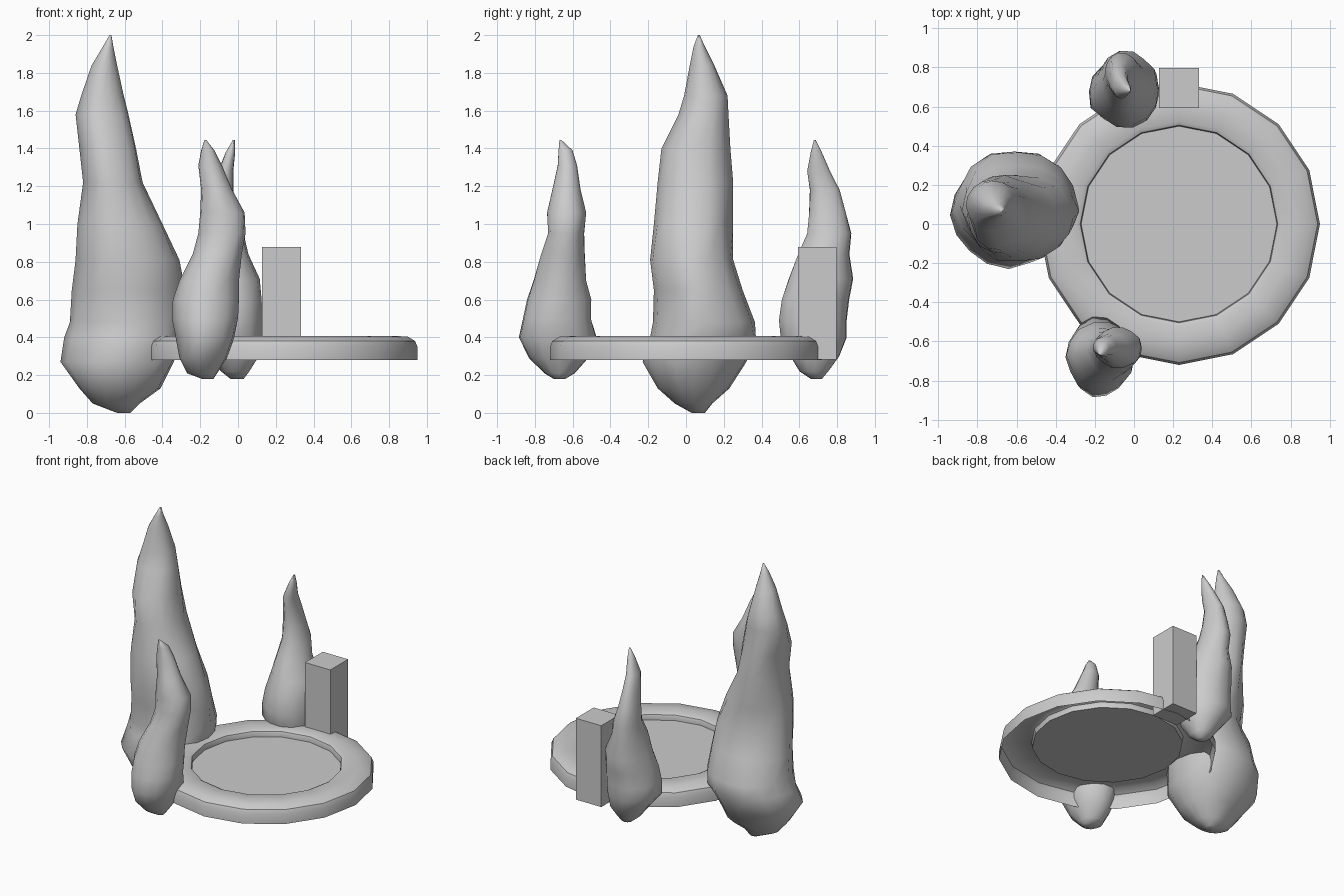
import bpy, bmesh, math
from mathutils import Vector, noise

grey = bpy.data.materials.new("stone grey")
grey.diffuse_color = (0.6, 0.6, 0.6, 1)


def finish(name, bm, angle):
    me = bpy.data.meshes.new(name)
    bm.to_mesh(me)
    bm.free()
    me.materials.append(grey)
    if angle:
        me.shade_smooth()
        me.set_sharp_from_angle(angle=math.radians(angle))
    ob = bpy.data.objects.new(name, me)
    bpy.context.collection.objects.link(ob)
    return ob


def loft(name, rings, angle, bottom=True):
    """Skin a stack of equal-sized rings, closing the last and optionally the first."""
    bm = bmesh.new()
    loops = [[bm.verts.new(p) for p in r] for r in rings]
    n = len(loops[0])
    for a, b in zip(loops, loops[1:]):
        for i in range(n):
            j = (i + 1) % n
            bm.faces.new((a[i], a[j], b[j], b[i]))
    bm.faces.new(loops[-1])
    if bottom:
        bm.faces.new(loops[0][::-1])
    return finish(name, bm, angle)


def rock(name, rows, seed, sides=16, rough=0.16):
    """Lumpy spire: rows are z, x min, x max, y min, y max."""
    rings = []
    for z, x0, x1, y0, y1 in rows:
        ring = []
        for i in range(sides):
            a = 2 * math.pi * i / sides
            c, s = math.cos(a), math.sin(a)
            lump = noise.noise(Vector((c * 1.5, s * 1.5, z * 4 + seed)))
            k = 1 + rough * lump * abs(math.sin(2 * a))
            ring.append(((x0 + x1) / 2 + (x1 - x0) / 2 * c * k,
                         (y0 + y1) / 2 + (y1 - y0) / 2 * s * k, z))
        rings.append(ring)
    return loft(name, rings, 80)


# Round basin: hollow shell with raised rim and sunken floor
profile = [(.72, .28), (.72, .35), (.708, .38), (.67, .403), (.6, .408),
           (.525, .405), (.505, .395), (.5, .38), (.5, .357)]
loft("basin", [[(.23 + r * math.cos(math.pi * i / 8), r * math.sin(math.pi * i / 8), z)
                for i in range(16)] for r, z in profile], 35, bottom=False)

# Tall rock spire
rock("tall_spire", [
    (0.0, -.64, -.57, .03, .10),
    (.05, -.77, -.52, -.06, .14),
    (.13, -.84, -.41, -.15, .23),
    (.27, -.94, -.34, -.23, .32),
    (.40, -.92, -.30, -.19, .37),
    (.48, -.89, -.285, -.175, .365),
    (.65, -.88, -.28, -.17, .30),
    (.81, -.86, -.31, -.19, .25),
    (1.0, -.85, -.40, -.17, .25),
    (1.22, -.82, -.505, -.15, .25),
    (1.40, -.84, -.54, -.13, .235),
    (1.58, -.86, -.58, -.04, .225),
    (1.68, -.83, -.605, -.01, .22),
    (1.84, -.775, -.64, .02, .15),
    (1.94, -.715, -.66, .04, .10),
    (2.0, -.68, -.67, .063, .073)], 3.1)

# Front small rock spire
rock("front_spire", [
    (.18, -.19, -.13, -.70, -.64),
    (.21, -.27, -.11, -.75, -.59),
    (.29, -.31, -.06, -.835, -.52),
    (.40, -.33, -.02, -.89, -.47),
    (.50, -.35, 0, -.86, -.50),
    (.60, -.345, .005, -.84, -.50),
    (.70, -.31, .005, -.81, -.525),
    (.84, -.24, .02, -.77, -.53),
    (.95, -.21, .04, -.73, -.535),
    (1.06, -.20, .035, -.735, -.525),
    (1.18, -.195, -.03, -.71, -.555),
    (1.31, -.21, -.085, -.68, -.575),
    (1.39, -.195, -.125, -.675, -.60),
    (1.445, -.178, -.168, -.67, -.66)], 7.7, 14)

# Back small rock spire
rock("back_spire", [
    (.18, -.04, .03, .66, .72),
    (.22, -.09, .06, .60, .755),
    (.30, -.15, .11, .55, .815),
    (.40, -.23, .13, .50, .855),
    (.49, -.225, .13, .495, .85),
    (.60, -.21, .125, .51, .86),
    (.71, -.19, .115, .545, .885),
    (.84, -.16, .055, .59, .87),
    (.95, -.15, .03, .64, .88),
    (1.06, -.14, 0, .65, .85),
    (1.18, -.125, -.025, .655, .815),
    (1.28, -.105, -.025, .64, .765),
    (1.38, -.065, -.015, .66, .72),
    (1.445, -.027, -.017, .677, .687)], 12.4, 14)

# Square post on the rim
bm = bmesh.new()
bmesh.ops.create_cube(bm, size=1)
bmesh.ops.scale(bm, vec=(.205, .205, .595), verts=bm.verts)
bmesh.ops.translate(bm, vec=(.23, .695, .58), verts=bm.verts)
finish("post", bm, 0)
